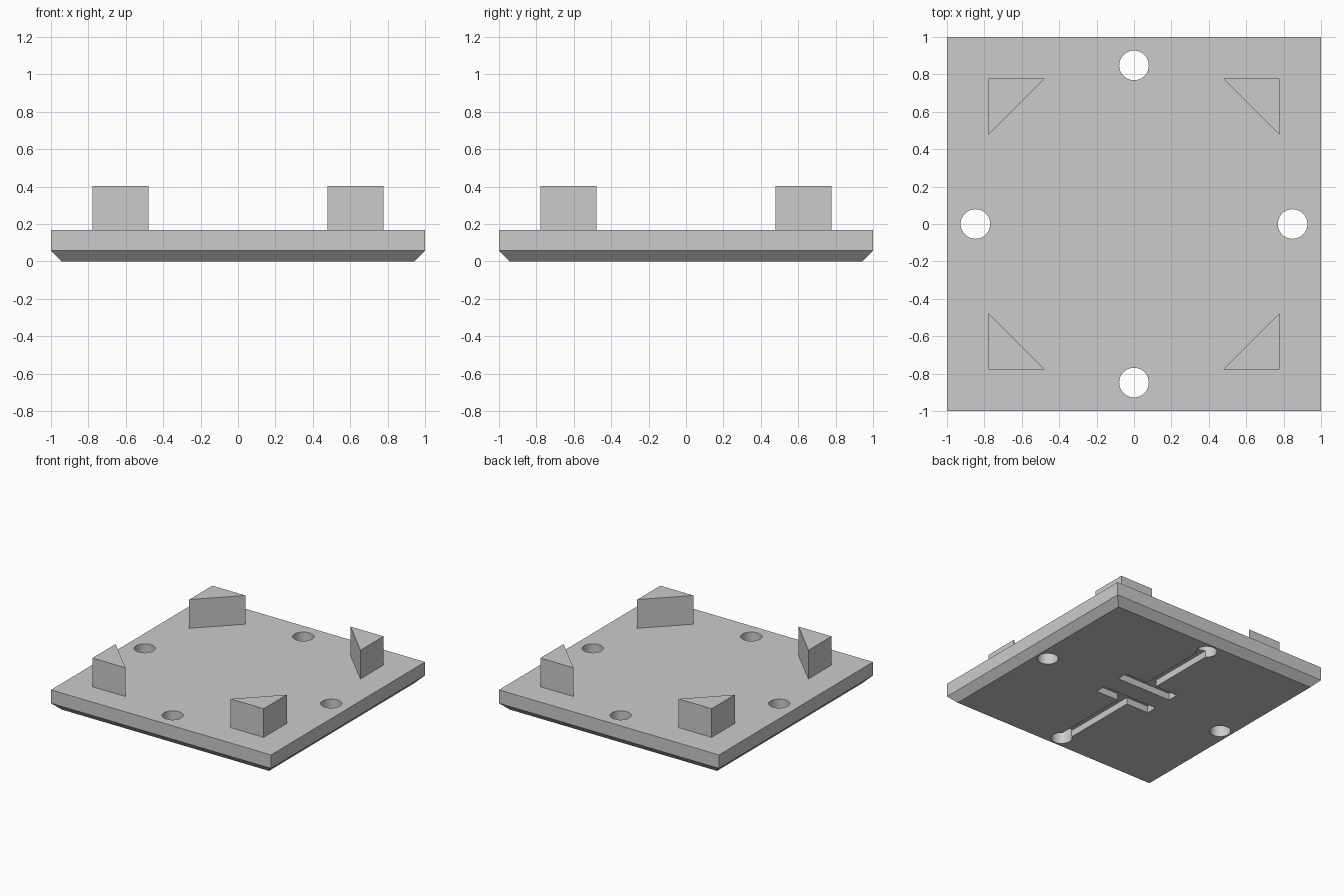
import bpy, bmesh, math

default = bpy.data.objects.get("Cube")
if default:
    bpy.data.objects.remove(default, do_unlink=True)

grey = bpy.data.materials.new("plain grey")
grey.use_nodes = True
colour = (0.6, 0.6, 0.6, 1)
grey.diffuse_color = colour
grey.node_tree.nodes["Principled BSDF"].inputs["Base Color"].default_value = colour


def loft(name, loops):
    """Closed solid through stacked (outline, height) loops."""
    bm = bmesh.new()
    rings = [[bm.verts.new((x, y, z)) for x, y in pts] for pts, z in loops]
    for low, high in zip(rings, rings[1:]):
        for i in range(len(low)):
            j = (i + 1) % len(low)
            bm.faces.new((low[i], low[j], high[j], high[i]))
    bm.faces.new(rings[0][::-1])
    bm.faces.new(rings[-1])
    bmesh.ops.recalc_face_normals(bm, faces=bm.faces)
    mesh = bpy.data.meshes.new(name)
    bm.to_mesh(mesh)
    bm.free()
    mesh.materials.append(grey)
    obj = bpy.data.objects.new(name, mesh)
    bpy.context.collection.objects.link(obj)
    return obj


def square(r):
    return [(-r, -r), (r, -r), (r, r), (-r, r)]


def circle(cx, cy, r, n=64):
    return [(cx + r * math.cos(math.tau * i / n), cy + r * math.sin(math.tau * i / n))
            for i in range(n)]


def tee(inner, outer, end, half=0.25, stem=0.045):
    """T outline: crossbar along x, stem running along y to a hole."""
    return [(-half, inner), (half, inner), (half, outer), (stem, outer),
            (stem, end), (-stem, end), (-stem, outer), (-half, outer)]


TOP, HOLE, DEPTH = 0.168, 0.848, 0.055

# Base plate with chamfered underside
plate = loft("base_plate", [(square(0.943), 0), (square(1), 0.058), (square(1), TOP)])

# Cutters: four through holes and two T-shaped grooves underneath
cutters = [loft("hole_cutter", [(circle(x, y, 0.079), -0.1), (circle(x, y, 0.079), 0.3)])
           for x, y in ((HOLE, 0), (-HOLE, 0), (0, HOLE), (0, -HOLE))]
for outline in (tee(0.113, 0.203, HOLE), tee(-0.047, -0.137, -HOLE)):
    cutters.append(loft("groove_cutter", [(outline, -0.1), (outline, DEPTH)]))

for cutter in cutters:
    cutter.hide_render = True
    mod = plate.modifiers.new("cut", 'BOOLEAN')
    mod.operation = 'DIFFERENCE'
    mod.solver = 'EXACT'
    mod.object = cutter

# Bake the cuts and discard the cutters
graph = bpy.context.evaluated_depsgraph_get()
baked = bpy.data.meshes.new_from_object(plate.evaluated_get(graph))
plate.modifiers.clear()
plate.data = baked
for cutter in cutters:
    bpy.data.objects.remove(cutter, do_unlink=True)

# Smooth hole walls, sharp edges elsewhere
bpy.ops.object.select_all(action='DESELECT')
plate.select_set(True)
bpy.context.view_layer.objects.active = plate
bpy.ops.object.shade_smooth_by_angle(angle=math.radians(30))

# Triangular corner posts
for sx, side in ((1, "left"), (-1, "right")):
    for sy, end in ((1, "back"), (-1, "front")):
        tri = [(sx * x, sy * y) for x, y in ((0.778, 0.778), (0.478, 0.778), (0.778, 0.478))]
        loft(f"corner_post_{end}_{side}", [(tri, TOP), (tri, 0.404)])
